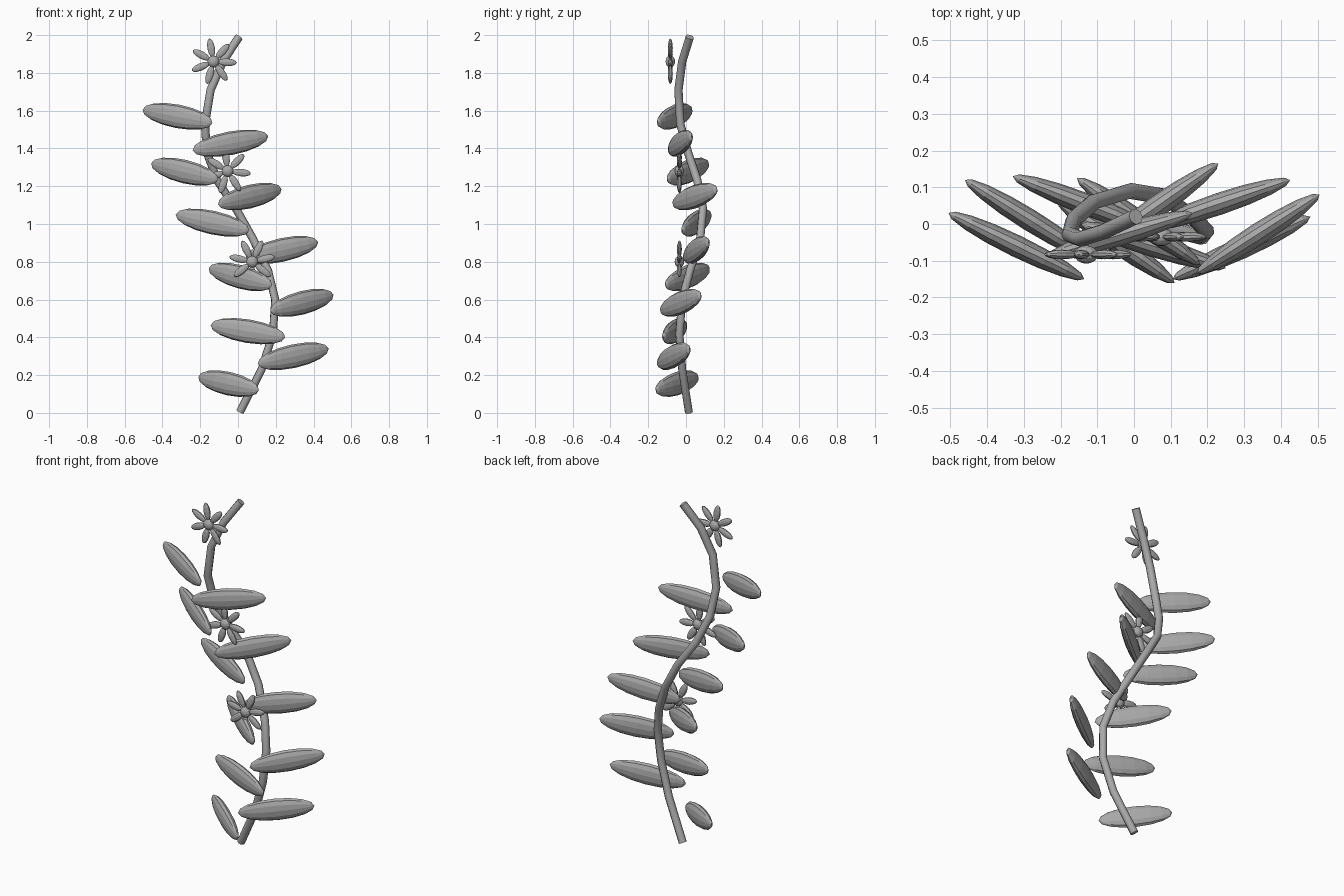
import bpy
import math
from mathutils import Vector, Matrix

cube = bpy.data.objects.get("Cube")
if cube:
    bpy.data.objects.remove(cube, do_unlink=True)

grey = bpy.data.materials.new("plain grey")
grey.use_nodes = True
grey.diffuse_color = (0.4, 0.4, 0.4, 1)
grey.node_tree.nodes["Principled BSDF"].inputs["Base Color"].default_value = (0.4, 0.4, 0.4, 1)


def ellipsoid(name, centre, axis, up, size, segments=12, rings=8):
    """Sphere whose poles lie along axis; size = length, width along up, thickness."""
    z = Vector(axis).normalized()
    x = Vector(up)
    x = (x - z * x.dot(z)).normalized()
    frame = Matrix((x, z.cross(x), z)).transposed().to_4x4()
    bpy.ops.mesh.primitive_uv_sphere_add(segments=segments, ring_count=rings, radius=0.5)
    ob = bpy.context.object
    ob.name = name
    ob.data.transform(Matrix.Translation(centre) @ frame
                      @ Matrix.Diagonal((size[1], size[2], size[0], 1)))
    ob.data.materials.append(grey)
    return ob


# Winding stem
path = [(0.01, 0.015, 0.005), (0.125, -0.02, 0.23), (0.185, -0.035, 0.42),
        (0.197, -0.02, 0.6), (0.16, 0.02, 0.75), (0.08, 0.075, 0.92),
        (-0.01, 0.09, 1.08), (-0.11, 0.06, 1.23), (-0.165, 0.01, 1.38),
        (-0.175, -0.03, 1.53), (-0.145, -0.04, 1.71), (-0.08, -0.02, 1.86),
        (0.005, 0.02, 1.99)]
curve = bpy.data.curves.new("stem", "CURVE")
curve.dimensions = "3D"
curve.bevel_depth = 0.022
curve.bevel_resolution = 2
curve.use_fill_caps = True
spline = curve.splines.new("POLY")
spline.points.add(len(path) - 1)
for point, co in zip(spline.points, path):
    point.co = (*co, 1)
curve.materials.append(grey)
stem = bpy.data.objects.new("stem", curve)
bpy.context.collection.objects.link(stem)
bpy.ops.object.select_all(action="DESELECT")
stem.select_set(True)
bpy.context.view_layer.objects.active = stem
bpy.ops.object.convert(target="MESH")

# Leaves: inner tip and outer tip
leaves = [
    ("right", (0.11, -0.16, 0.12), (-0.21, 0.065, 0.19)),
    ("right", (0.25, -0.12, 0.40), (-0.145, 0.0, 0.465)),
    ("right", (0.18, -0.11, 0.675), (-0.155, 0.125, 0.765)),
    ("right", (0.06, -0.02, 0.965), (-0.33, 0.13, 1.05)),
    ("right", (-0.105, -0.10, 1.235), (-0.46, 0.12, 1.32)),
    ("right", (-0.135, -0.15, 1.535), (-0.505, 0.03, 1.605)),
    ("left", (0.105, -0.15, 0.26), (0.48, 0.02, 0.34)),
    ("left", (0.17, -0.135, 0.54), (0.505, 0.08, 0.625)),
    ("left", (0.04, -0.01, 0.82), (0.425, 0.12, 0.905)),
    ("left", (-0.105, -0.07, 1.105), (0.23, 0.165, 1.185)),
    ("left", (-0.24, -0.09, 1.39), (0.16, 0.03, 1.465)),
]
for i, (side, inner, outer) in enumerate(leaves):
    a, b = Vector(inner), Vector(outer)
    ellipsoid(f"{side}_leaf_{i + 1}", (a + b) / 2, b - a, (0, 0, 1),
              ((b - a).length, 0.125, 0.06))

# Flowers: round centre with seven petals
flowers = [((-0.13, -0.083, 1.86), -3), ((-0.055, -0.035, 1.28), -6),
           ((0.075, -0.035, 0.80), 13)]
for i, (centre, turn) in enumerate(flowers):
    c = Vector(centre)
    ellipsoid(f"flower_centre_{i + 1}", c, (0, 1, 0), (0, 0, 1), (0.05, 0.064, 0.064))
    for k in range(7):
        t = math.radians(turn) + k * math.tau / 7
        d = Vector((math.cos(t), 0, math.sin(t)))
        across = Vector((-d.z, 0, d.x))
        ellipsoid(f"petal_{i + 1}_{k + 1}", c + d * 0.073, d, across,
                  (0.102, 0.042, 0.026), 10, 6)
